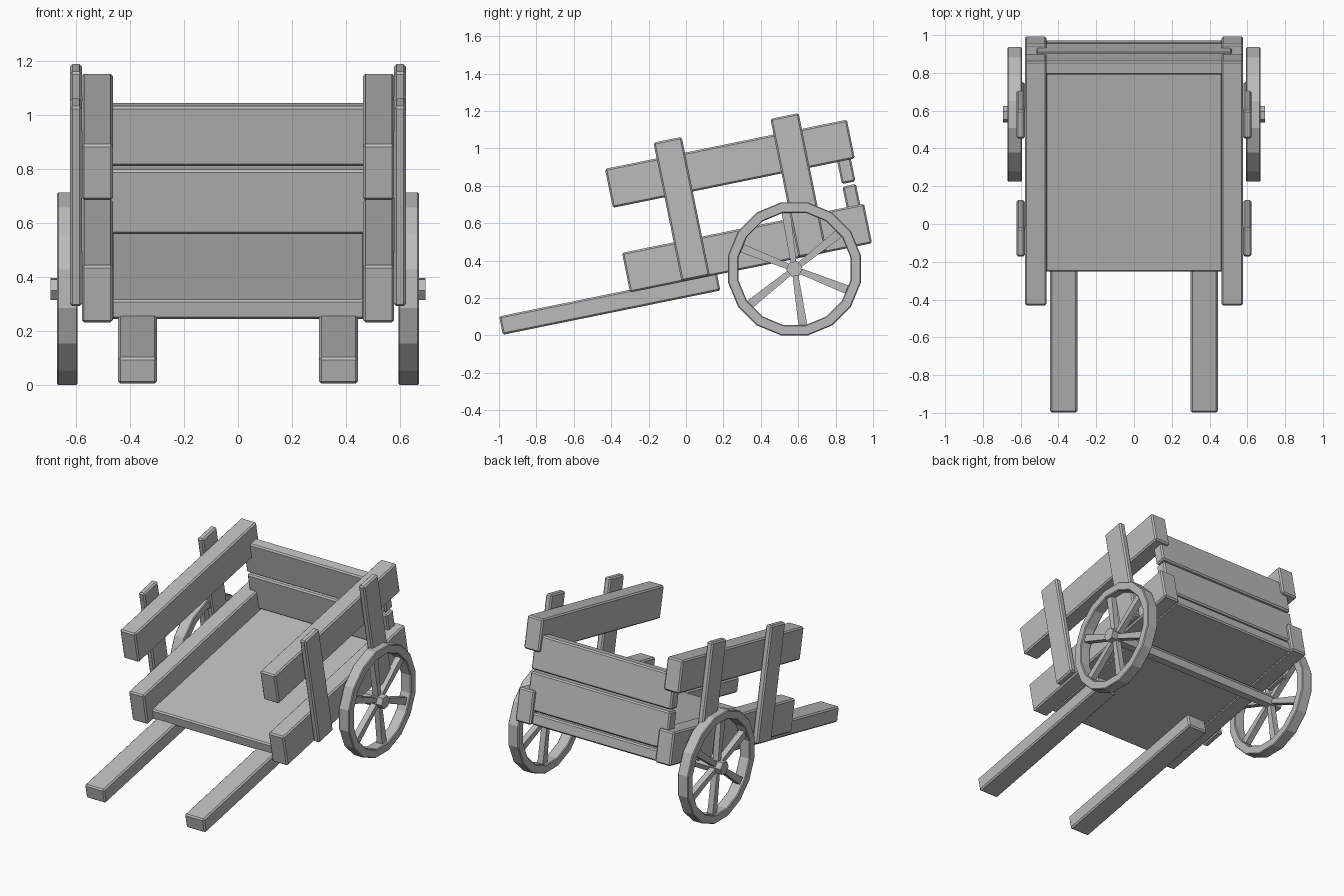
import bpy, bmesh, math
from mathutils import Matrix, Vector

if "Cube" in bpy.data.objects:
    bpy.data.objects.remove(bpy.data.objects["Cube"], do_unlink=True)

TILT = Matrix.Rotation(math.radians(11.5), 4, 'X')

grey = bpy.data.materials.new("weathered grey wood")
grey.use_nodes = True
GREY = (0.5, 0.5, 0.5, 1)
grey.diffuse_color = GREY
grey.node_tree.nodes["Principled BSDF"].inputs["Base Color"].default_value = GREY


def finish(name, bm, bevel=0.0):
    """Turn a bmesh into a named object with an optional chamfer."""
    bmesh.ops.recalc_face_normals(bm, faces=bm.faces[:])
    mesh = bpy.data.meshes.new(name)
    bm.to_mesh(mesh)
    bm.free()
    mesh.materials.append(grey)
    obj = bpy.data.objects.new(name, mesh)
    bpy.context.collection.objects.link(obj)
    if bevel:
        mod = obj.modifiers.new("chamfer", 'BEVEL')
        mod.width = bevel
        mod.segments = 1
        mod.limit_method = 'ANGLE'
        mod.angle_limit = math.radians(40)
    return obj


def plank(name, x, u, v):
    """Chamfered board given by its ranges across, along and above the tilted bed."""
    bm = bmesh.new()
    bmesh.ops.create_cube(bm, size=1)
    ranges = (x, u, v)
    size = [max(r) - min(r) for r in ranges]
    mid = [sum(r) / 2 for r in ranges]
    bm.transform(Matrix.Translation(mid) @ Matrix.Diagonal((*size, 1)))
    obj = finish(name, bm, 0.009)
    obj.matrix_world = TILT
    return obj


# Bed and tail boards
plank("bed", (-0.47, 0.47), (-0.186, 1.052), (0.285, 0.36))
plank("lower_tail_board", (-0.52, 0.52), (0.978, 1.052), (0.37, 0.613))
plank("upper_tail_board", (-0.52, 0.52), (0.978, 1.052), (0.627, 0.852))

# Side rails, posts and handles
for side, s in (("left", 1), ("right", -1)):
    rail = (s * 0.463, s * 0.578)
    post = (s * 0.578, s * 0.622)
    plank(side + "_lower_rail", rail, (-0.247, 1.073), (0.285, 0.501))
    plank(side + "_upper_rail", rail, (-0.247, 1.073), (0.747, 0.959))
    plank(side + "_front_post", post, (0.035, 0.189), (0.289, 1.045))
    plank(side + "_rear_post", post, (0.673, 0.827), (0.289, 1.045))
    plank(side + "_handle", (s * 0.3, s * 0.444), (-0.959, 0.228), (0.199, 0.299))

# Wheels
HUB = Vector((0, 0.58, 0.356))
SIDES, SPOKES = 16, 6
OUTER, INNER = 0.363, 0.306


def rim(name, x0, x1):
    bm = bmesh.new()
    rings = []
    for i in range(SIDES):
        a = math.tau * (i + 0.5) / SIDES
        section = ((x0, OUTER), (x1, OUTER), (x1, INNER), (x0, INNER))
        rings.append([bm.verts.new((x, r * math.cos(a), r * math.sin(a))) for x, r in section])
    for i, ring in enumerate(rings):
        after = rings[(i + 1) % SIDES]
        for j in range(4):
            k = (j + 1) % 4
            bm.faces.new((ring[j], ring[k], after[k], after[j]))
    finish(name, bm, 0.005).location = HUB


def spokes(name, x):
    bm = bmesh.new()
    for i in range(SPOKES):
        made = bmesh.ops.create_cube(bm, size=1)["verts"]
        turn = Matrix.Rotation(math.radians(38.5) + math.tau * i / SPOKES, 4, 'X')
        for v in made:
            # Each spoke widens toward the rim
            reach, half = (0.315, 0.024) if v.co.y > 0 else (0.02, 0.015)
            v.co = turn @ Vector((x + v.co.x * 0.04, reach, math.copysign(half, v.co.z)))
    finish(name, bm).location = HUB


for side, s in (("left", 1), ("right", -1)):
    rim(side + "_wheel_rim", s * 0.593, s * 0.67)
    spokes(side + "_wheel_spokes", s * 0.632)

# Axle running under the bed from hub to hub
bm = bmesh.new()
bmesh.ops.create_cone(bm, cap_ends=True, segments=6, radius1=0.044, radius2=0.044, depth=1.386)
bm.transform(Matrix.Rotation(math.radians(8), 4, 'X') @ Matrix.Rotation(math.pi / 2, 4, 'Y'))
finish("axle", bm).location = HUB
